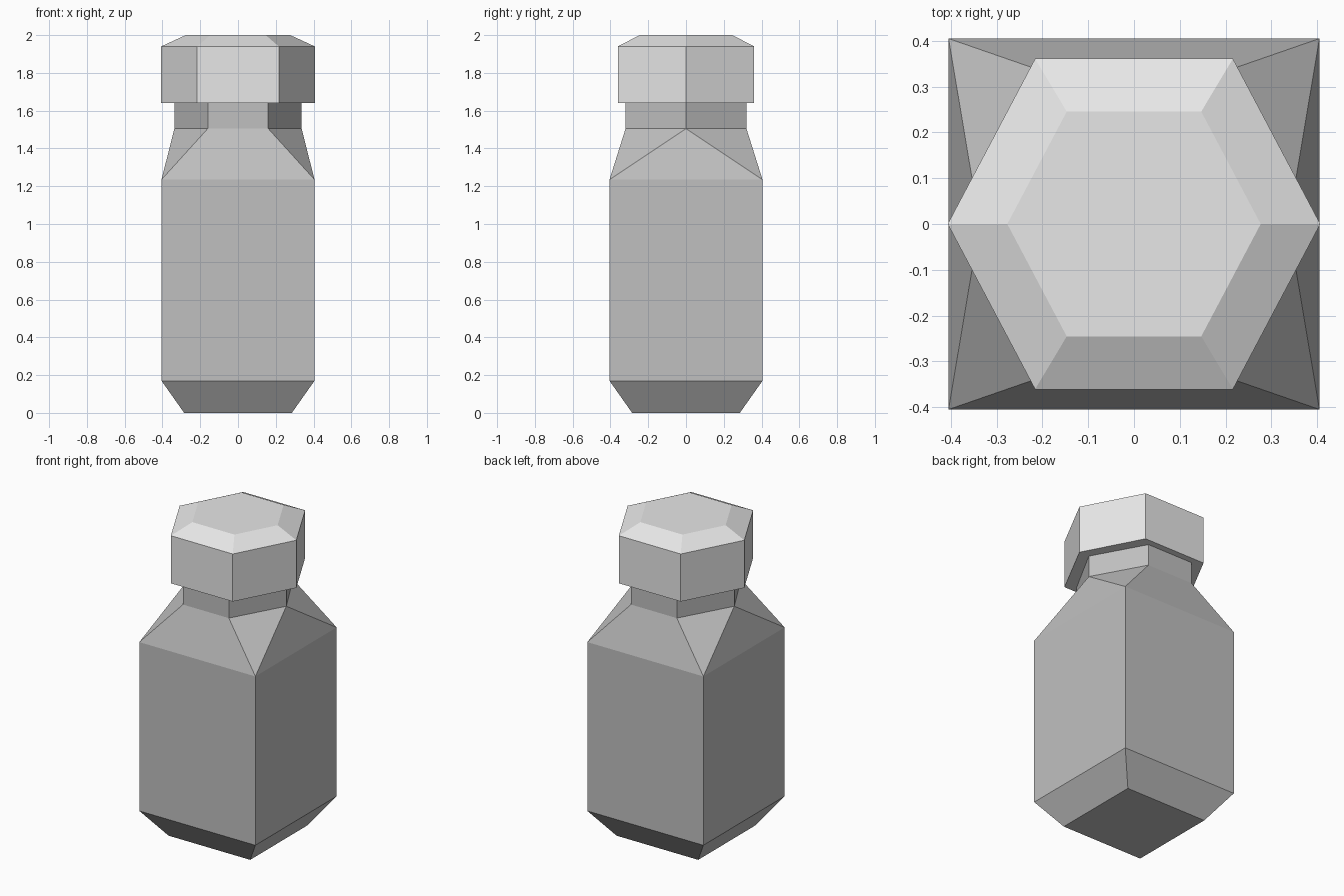
import bpy
import bmesh

cube = bpy.data.objects.get("Cube")
if cube:
    bpy.data.objects.remove(cube, do_unlink=True)


def make_material(name, value):
    mat = bpy.data.materials.new(name)
    mat.use_nodes = True
    colour = (value, value, value, 1)
    mat.diffuse_color = colour
    mat.node_tree.nodes["Principled BSDF"].inputs["Base Color"].default_value = colour
    return mat


def square(half):
    return [(half, -half), (half, half), (-half, half), (-half, -half)]


def hexagon(corner, half_front, half_depth):
    return [(corner, 0), (half_front, half_depth), (-half_front, half_depth),
            (-corner, 0), (-half_front, -half_depth), (half_front, -half_depth)]


def add_ring(bm, outline, z):
    return [bm.verts.new((x, y, z)) for x, y in outline]


def bridge(bm, low, high):
    n = len(low)
    for i in range(n):
        j = (i + 1) % n
        bm.faces.new((low[i], low[j], high[j], high[i]))


def finish(bm, name, mat):
    bmesh.ops.recalc_face_normals(bm, faces=bm.faces)
    mesh = bpy.data.meshes.new(name)
    bm.to_mesh(mesh)
    bm.free()
    mesh.materials.append(mat)
    obj = bpy.data.objects.new(name, mesh)
    bpy.context.collection.objects.link(obj)
    return obj


body_grey = make_material("body grey", 0.53)
cap_grey = make_material("cap light grey", 0.8)

# Bottle: square body with tapered foot, shoulder turning into a hexagonal neck
bm = bmesh.new()
foot = add_ring(bm, square(0.285), 0)
base = add_ring(bm, square(0.405), 0.17)
top = add_ring(bm, square(0.405), 1.235)
neck_outline = hexagon(0.337, 0.16, 0.32)
neck = add_ring(bm, neck_outline, 1.505)
neck_top = add_ring(bm, neck_outline, 1.65)
bm.faces.new(foot)
bridge(bm, foot, base)
bridge(bm, base, top)

# Shoulder: front and back slopes, side triangles and corner triangles
fr, br, bl, fl = top
right, back_r, back_l, left, front_l, front_r = neck
for face in [(fl, fr, front_r, front_l), (br, bl, back_l, back_r),
             (fr, br, right), (bl, fl, left),
             (fr, right, front_r), (br, back_r, right),
             (bl, left, back_l), (fl, front_l, left)]:
    bm.faces.new(face)
bridge(bm, neck, neck_top)
bm.faces.new(neck_top)
finish(bm, "bottle_body", body_grey)

# Hexagonal cap with a bevelled top
bm = bmesh.new()
cap_outline = hexagon(0.407, 0.216, 0.361)
rim = add_ring(bm, cap_outline, 1.64)
edge = add_ring(bm, cap_outline, 1.94)
crown = add_ring(bm, [(x * 0.68, y * 0.68) for x, y in cap_outline], 2.0)
bm.faces.new(rim)
bridge(bm, rim, edge)
bridge(bm, edge, crown)
bm.faces.new(crown)
finish(bm, "bottle_cap", cap_grey)
